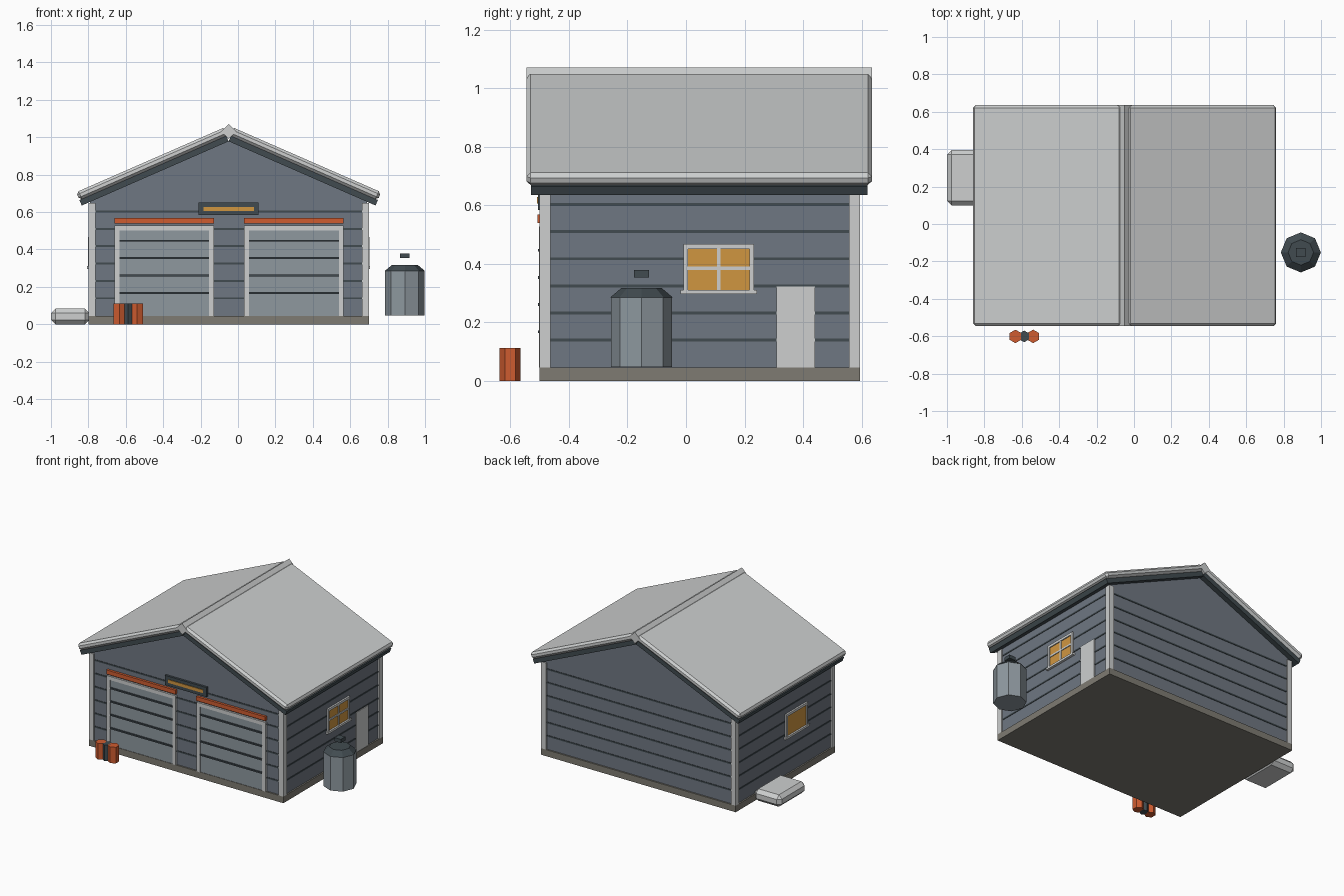
import bpy, bmesh, math
from mathutils import Vector

cube = bpy.data.objects.get("Cube")
if cube:
    bpy.data.objects.remove(cube, do_unlink=True)


def material(name, code):
    def lin(i):
        c = int(code[i:i + 2], 16) / 255
        return c / 12.92 if c < 0.04 else ((c + 0.055) / 1.055) ** 2.4
    col = (lin(0), lin(2), lin(4), 1)
    m = bpy.data.materials.new(name)
    m.use_nodes = True
    m.diffuse_color = col
    m.node_tree.nodes["Principled BSDF"].inputs["Base Color"].default_value = col
    return m


WALL = material("slate_siding", "6F7782")
TRIM = material("light_grey", "CDCFCF")
DARK = material("dark_slate", "414B50")
DOOR = material("pale_blue_grey", "8E989F")
ORANGE = material("burnt_orange", "CF5C30")
AMBER = material("amber", "D09640")
STONE = material("concrete", "7E7B72")

CX, CY = -0.05, 0.045       # centre of the building
SLOPE = 0.437               # roof pitch


def finish(name, bm, mat, bevel=0):
    bmesh.ops.recalc_face_normals(bm, faces=bm.faces)
    me = bpy.data.meshes.new(name)
    bm.to_mesh(me)
    bm.free()
    me.materials.append(mat)
    ob = bpy.data.objects.new(name, me)
    bpy.context.collection.objects.link(ob)
    if bevel:
        mod = ob.modifiers.new("chamfer", "BEVEL")
        mod.width, mod.segments = bevel, 1
    return ob


def box(name, x, y, z, mat, bevel=0):
    """Box from (min, max) ranges."""
    bm = bmesh.new()
    bmesh.ops.create_cube(bm, size=1)
    for v in bm.verts:
        v.co = [r[0] if c < 0 else r[1] for c, r in zip(v.co, (x, y, z))]
    return finish(name, bm, mat, bevel)


def prism(name, profile, y, mat, bevel=0):
    """Extrude an x-z profile along y."""
    bm = bmesh.new()
    face = bm.faces.new([bm.verts.new((px, y[0], pz)) for px, pz in profile])
    ext = bmesh.ops.extrude_face_region(bm, geom=[face])["geom"]
    moved = [g for g in ext if isinstance(g, bmesh.types.BMVert)]
    bmesh.ops.translate(bm, verts=moved, vec=(0, y[1] - y[0], 0))
    return finish(name, bm, mat, bevel)


def drum(name, x, y, z, r1, r2, sides, mat):
    """Upright faceted drum or cone with a corner pointing along y."""
    bm = bmesh.new()
    rings = [[bm.verts.new((x + r * math.sin(a), y + r * math.cos(a), h))
              for a in (math.tau * i / sides for i in range(sides))]
             for r, h in ((r1, z[0]), (r2, z[1]))]
    for ring in rings:
        bm.faces.new(ring)
    for i in range(sides):
        j = (i + 1) % sides
        bm.faces.new((rings[0][i], rings[0][j], rings[1][j], rings[1][i]))
    return finish(name, bm, mat)


# Slab and gabled wall body
box("foundation", (CX - 0.75, CX + 0.75), (-0.5, 0.595), (0, 0.045), STONE)
apex, half = 0.978, 0.74
eave = apex - half * SLOPE
prism("walls", [(CX - half, 0.045), (CX + half, 0.045), (CX + half, eave),
                (CX, apex), (CX - half, eave)], (-0.49, 0.585), WALL)

# Siding grooves, as thin bands round the body
for i in range(6):
    z = 0.139 + i * 0.0928
    box("siding_line", (CX - 0.743, CX + 0.743), (-0.493, 0.588),
        (z - 0.005, z + 0.005), DARK)

# Corner boards
for sx in (-1, 1):
    xs = sorted((CX + sx * 0.75, CX + sx * 0.712))
    for ys in ((-0.5, -0.463), (0.557, 0.595)):
        box("corner_board", xs, ys, (0.045, 0.648), TRIM)

# Roof: chamfered panel over a dark lining on each side, and a ridge cap
along = Vector((1, -SLOPE)).normalized()
normal = Vector((SLOPE, 1)).normalized()
for sx in (-1, 1):
    def pitch(z0, length, thick):
        a = Vector((0, z0))
        pts = (a, a + along * length, a + along * length + normal * thick,
               a + normal * thick)
        return [(CX + sx * p.x, p.y) for p in pts]
    prism("roof_panel", pitch(1.012, 0.870, 0.046), (-0.545, 0.635), TRIM, 0.014)
    prism("roof_lining", pitch(0.978, 0.857, 0.032), (-0.53, 0.62), DARK)
prism("ridge_cap", [(CX - 0.04, 1.03), (CX, 0.99), (CX + 0.04, 1.03),
                    (CX, 1.07)], (-0.545, 0.635), TRIM)

# Two garage doors with frames, panel lines and lintels
for dx in (-0.66, 0.033):
    r = dx + 0.532
    box("garage_door", (dx + 0.02, r - 0.02), (-0.497, -0.48), (0.045, 0.51), DOOR)
    for x0 in (dx, r - 0.026):
        box("door_jamb", (x0, x0 + 0.026), (-0.503, -0.48), (0.045, 0.527), TRIM)
    box("door_head", (dx, r), (-0.503, -0.48), (0.502, 0.527), TRIM)
    for i in range(4):
        z = 0.168 + i * 0.0928
        box("door_line", (dx + 0.026, r - 0.026), (-0.506, -0.48),
            (z - 0.005, z + 0.005), DARK)
    box("door_lintel", (dx, r), (-0.507, -0.48), (0.539, 0.568), ORANGE)

# Plate above the doors
box("lamp_plate", (-0.21, 0.11), (-0.505, -0.48), (0.583, 0.65), DARK)
box("lamp_bar", (-0.185, 0.085), (-0.509, -0.5), (0.606, 0.628), AMBER)


def window(sx, yc, bars):
    """Side window in a light frame, with optional glazing bars."""
    def plate(name, y, z, depth, mat):
        xs = sorted((CX + sx * 0.73, CX + sx * (0.74 + depth)))
        box(name, xs, (yc + y[0], yc + y[1]), z, mat)
    plate("window_glass", (-0.11, 0.11), (0.305, 0.46), 0.005, AMBER)
    for s in (-1, 1):
        plate("window_side", sorted((s * 0.12, s * 0.105)), (0.305, 0.467), 0.012, TRIM)
    plate("window_head", (-0.12, 0.12), (0.45, 0.467), 0.012, TRIM)
    plate("window_sill", (-0.131, 0.131), (0.296, 0.311), 0.017, TRIM)
    if bars:
        plate("window_bar", (-0.006, 0.006), (0.311, 0.45), 0.01, TRIM)
        plate("window_bar", (-0.105, 0.105), (0.379, 0.391), 0.01, TRIM)


window(1, 0.112, True)
window(-1, -0.08, False)

# Side door
box("side_door", (CX + 0.73, CX + 0.748), (0.31, 0.44), (0.045, 0.323), TRIM)

# Tank with sloped lid and valve cap
TX, TY = 0.892, -0.152
drum("tank_body", TX, TY, (0.047, 0.285), 0.105, 0.105, 8, DOOR)
drum("tank_lid", TX, TY, (0.285, 0.318), 0.107, 0.068, 8, DARK)
box("tank_cap", (TX - 0.025, TX + 0.025), (TY - 0.025, TY + 0.025),
    (0.354, 0.379), DARK)

# Chamfered step by the other side
box("side_step", (-1, -0.793), (0.1, 0.395), (0, 0.083), TRIM, 0.024)

# Canisters in front
for x, r, mat in ((-0.634, 0.036, ORANGE), (-0.587, 0.031, DARK), (-0.539, 0.036, ORANGE)):
    drum("canister", x, -0.601, (0, 0.112), r, r, 6, mat)
